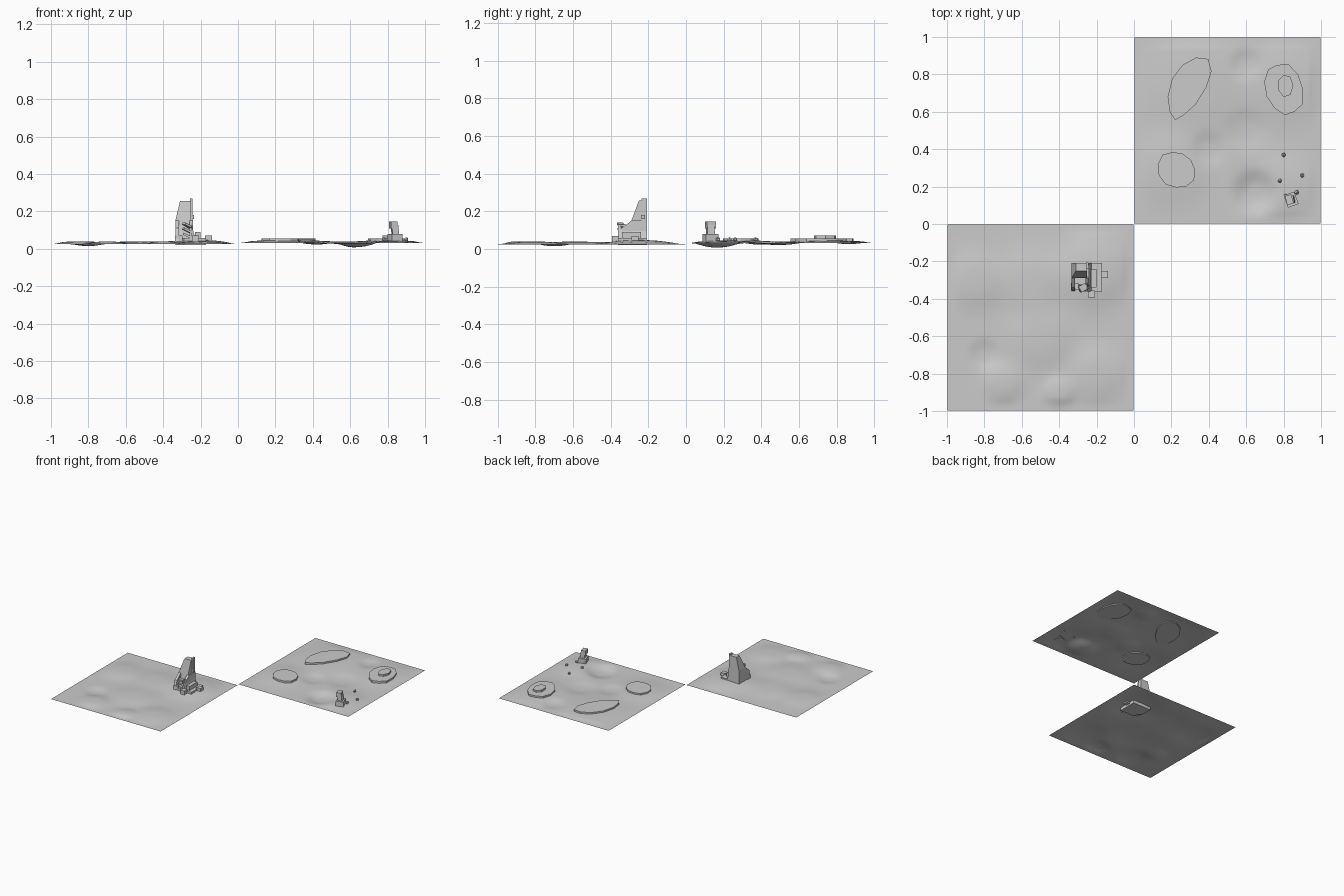
import bpy, bmesh, math, random
from mathutils import Vector, Matrix

random.seed(4)
default_cube = bpy.data.objects.get("Cube")
if default_cube:
    bpy.data.objects.remove(default_cube)

# One stone grey for everything
GREY = (0.6, 0.6, 0.6, 1)
stone = bpy.data.materials.new("pale_grey")
stone.use_nodes = True
stone.diffuse_color = GREY
stone.node_tree.nodes["Principled BSDF"].inputs["Base Color"].default_value = GREY


def finish(name, bm, smooth=False):
    bmesh.ops.recalc_face_normals(bm, faces=bm.faces)
    for face in bm.faces:
        face.smooth = smooth
    mesh = bpy.data.meshes.new(name)
    bm.to_mesh(mesh)
    bm.free()
    mesh.materials.append(stone)
    part = bpy.data.objects.new(name, mesh)
    bpy.context.collection.objects.link(part)
    return part


def prism(name, outline, axis, low, high):
    """Extrude an outline along an axis; the outline gives the other two coordinates."""
    bm = bmesh.new()
    corners = []
    for first, second in outline:
        position = [first, second]
        position.insert("xyz".index(axis), low)
        corners.append(bm.verts.new(position))
    face = bm.faces.new(corners)
    extruded = bmesh.ops.extrude_face_region(bm, geom=[face])
    moved = [item for item in extruded["geom"] if isinstance(item, bmesh.types.BMVert)]
    step = Vector([high - low if axis == letter else 0 for letter in "xyz"])
    bmesh.ops.translate(bm, vec=step, verts=moved)
    return finish(name, bm)


def block(name, centre, size, turn=0, tilt=0):
    bm = bmesh.new()
    bmesh.ops.create_cube(bm, size=1)
    placement = (Matrix.Translation(centre)
                 @ Matrix.Rotation(math.radians(turn), 4, "Z")
                 @ Matrix.Rotation(math.radians(tilt), 4, "Y")
                 @ Matrix.Diagonal((*size, 1)))
    bmesh.ops.transform(bm, matrix=placement, verts=bm.verts)
    return finish(name, bm)


def rock(name, x, y, radius):
    bm = bmesh.new()
    bmesh.ops.create_icosphere(bm, subdivisions=1, radius=radius)
    centre = Vector((x, y, ROCK_HEIGHT))
    for vert in bm.verts:
        vert.co = centre + vert.co * random.uniform(0.8, 1.1)
    return finish(name, bm)


def plateau(name, centre, width, depth, low, high, lean=0, taper=0, sides=11):
    """Flat-topped slab with an uneven rounded outline, narrowed and leaned along y."""
    outline = []
    for i in range(sides):
        angle = math.tau * i / sides
        wobble = random.uniform(0.93, 1.07)
        along = math.sin(angle)
        x = math.cos(angle) * width * wobble * (1 + taper * along) + lean * along
        outline.append((centre[0] + x, centre[1] + along * depth * wobble))
    return prism(name, outline, "z", low, high)


def terrain(name, side, base, mounds):
    """Square ground sheet with soft mounds and hollows, level at its rim."""
    half = 0.497
    bm = bmesh.new()
    bmesh.ops.create_grid(bm, x_segments=80, y_segments=80, size=half)
    for vert in bm.verts:
        rim = half - max(abs(vert.co.x), abs(vert.co.y))
        x, y = vert.co.x + side / 2, vert.co.y + side / 2
        height = 0
        for mound_x, mound_y, spread, rise in mounds:
            distance = math.hypot(x - mound_x, y - mound_y) / spread
            height += rise * math.exp(-distance ** 3)
        vert.co = (x, y, base + height * min(1, rim / 0.06))
    return finish(name, bm, smooth=True)


# Ground sheets, each mound given as x, y, spread and rise
HIGH, LOW, DIP, PIT = 0.022, 0.014, -0.01, -0.027
terrain("ruin_ground", -1, 0.025, [
    (-0.22, -0.25, 0.18, HIGH), (-0.55, -0.3, 0.16, LOW), (-0.85, -0.3, 0.14, LOW),
    (-0.5, -0.6, 0.16, LOW), (-0.2, -0.8, 0.14, LOW), (-0.4, -0.9, 0.08, LOW),
    (-0.7, -0.85, 0.1, LOW), (-0.8, -0.7, 0.07, DIP)])
terrain("plateau_ground", 1, 0.031, [
    (0.3, 0.75, 0.25, LOW), (0.2, 0.3, 0.18, LOW), (0.8, 0.75, 0.2, LOW),
    (0.8, 0.2, 0.16, LOW), (0.6, 0.85, 0.07, DIP), (0.6, 0.5, 0.1, DIP),
    (0.4, 0.4, 0.08, DIP), (0.65, 0.17, 0.1, PIT)])

# Flat-topped plateaus, one of them stepped
SLAB_LOW, SLAB_TOP, STEP_TOP = 0.035, 0.056, 0.071
plateau("large_plateau", (0.29, 0.73), 0.1, 0.17, SLAB_LOW, SLAB_TOP, lean=0.06, taper=0.3)
plateau("small_plateau", (0.23, 0.29), 0.1, 0.1, SLAB_LOW, SLAB_TOP, lean=-0.01)
plateau("stepped_plateau", (0.8, 0.72), 0.1, 0.14, SLAB_LOW, SLAB_TOP, lean=-0.02)
plateau("stepped_plateau_top", (0.81, 0.74), 0.04, 0.06, SLAB_TOP - 0.01, STEP_TOP, sides=7)

# Broken stone column with scattered rubble
column_x, column_y = 0.84, 0.13
block("column_base", (column_x, column_y, 0.06), (0.06, 0.07, 0.04), turn=20)
block("column_shaft", (column_x, column_y, 0.09), (0.035, 0.04, 0.07), turn=10, tilt=-6)
block("column_head", (column_x - 0.01, column_y, 0.127), (0.036, 0.05, 0.036), turn=15)
ROCK_HEIGHT = 0.05
rubble = [(0.8, 0.37), (0.9, 0.26), (0.78, 0.23), (0.87, 0.17), (0.81, 0.15)]
for number, (x, y) in enumerate(rubble):
    rock(f"rubble_{number}", x, y, 0.013)

# Ruined tower: shared edges of its plan and heights of its walls
left_edge, right_edge, post_x = -0.17, -0.335, -0.25
back_y, front_y, ledge_y = -0.208, -0.36, -0.29
ground, shoulder, summit = 0.03, 0.15, 0.256

prism("tower_foot", [(right_edge, back_y), (right_edge, ledge_y), (ledge_y, front_y),
                     (left_edge, front_y), (left_edge, back_y)], "z", 0.02, 0.058)

# Tall back wall, its front leaning back above the shoulder
back_wall = prism("tower_back_wall", [
    (right_edge, ground), (right_edge, shoulder), (right_edge + 0.025, summit),
    (post_x, summit), (post_x, shoulder), (post_x, ground)], "y", ledge_y, back_y)
for vert in back_wall.data.vertices:
    if vert.co.y < post_x and vert.co.z > shoulder + 0.01:
        vert.co.y = post_x
block("tower_corner_post", (post_x, back_y - 0.014, shoulder), (0.014, 0.03, 0.236))
block("tower_post_bracket", (post_x + 0.01, back_y - 0.02, shoulder + 0.02), (0.01, 0.02, 0.02))

# Two crumbling walls running forward from the back wall
for name, wall_x in (("tower_side_wall", right_edge), ("tower_inner_wall", post_x - 0.01)):
    prism(name, [(back_y, ground), (back_y, shoulder), (ledge_y, shoulder),
                 (front_y + 0.02, shoulder - 0.04), (front_y, ground)],
          "x", wall_x, wall_x + 0.02)
prism("tower_buttress", [(post_x, ground), (post_x, shoulder - 0.02),
                         (post_x + 0.03, ground)], "y", front_y, back_y)

# Broken beams stacked in the open front
for number in range(3):
    block(f"broken_beam_{number}", (-0.27, front_y + 0.02, 0.07 + number * 0.027),
          (0.05, 0.035, 0.012), turn=15 * number, tilt=25)

# Blocks fallen around the tower, and a low step beside it
fallen = [(-0.157, -0.27), (-0.228, -0.375), (-0.317, -0.335)]
for number, (x, y) in enumerate(fallen):
    block(f"fallen_block_{number}", (x, y, 0.052), (0.038, 0.038, 0.036))
block("tower_step", (post_x + 0.035, ledge_y, 0.07), (0.03, 0.1, 0.04))
